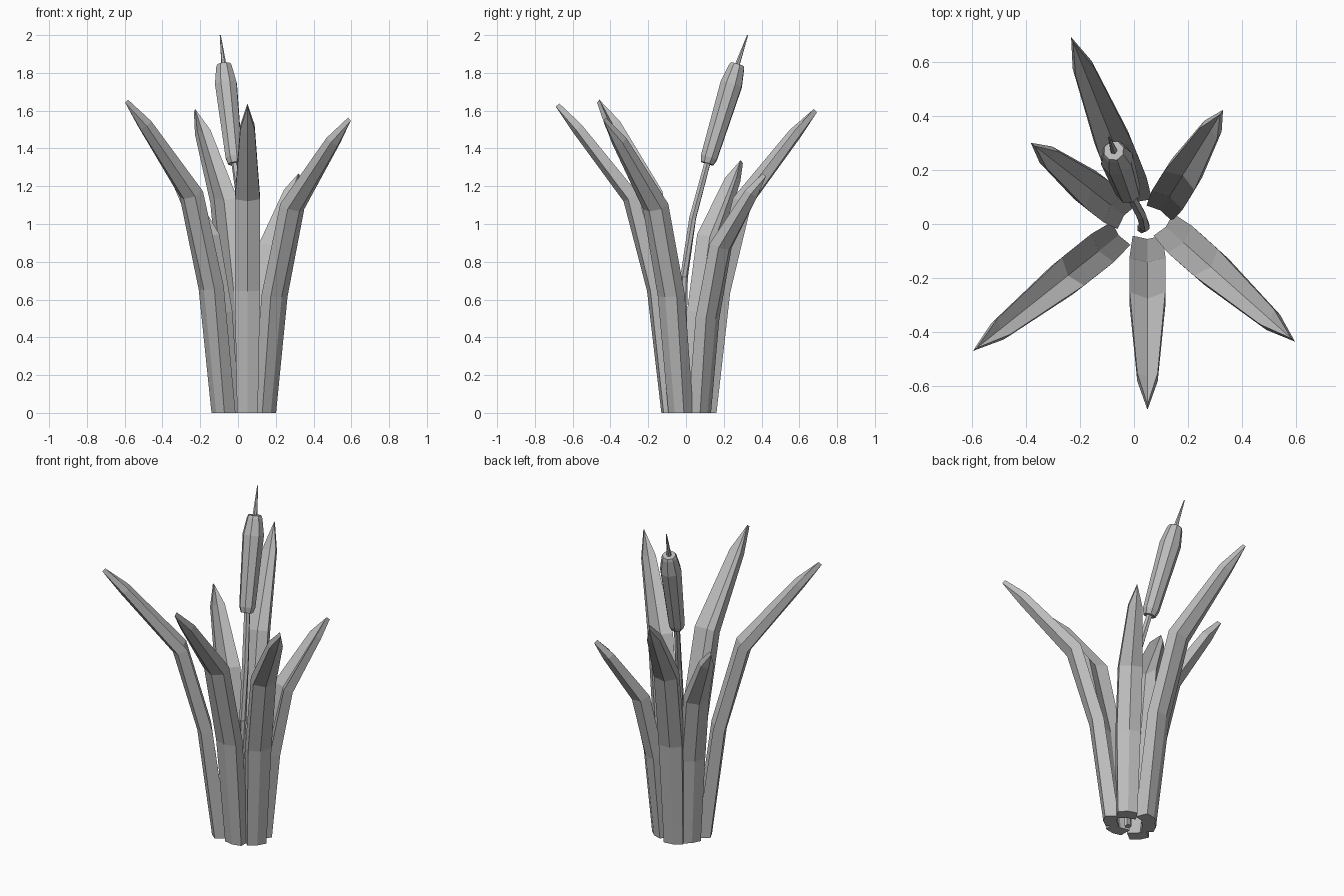
import bpy, bmesh
from mathutils import Vector

cube = bpy.data.objects.get("Cube")
if cube:
    bpy.data.objects.remove(cube)

grey = bpy.data.materials.new("plain_grey")
grey.use_nodes = True
grey.diffuse_color = (0.5, 0.5, 0.5, 1)
grey.node_tree.nodes["Principled BSDF"].inputs["Base Color"].default_value = (0.5, 0.5, 0.5, 1)


def loft(name, rings):
    """Skin a list of equal-sized point rings and cap both ends."""
    bm = bmesh.new()
    loops = [[bm.verts.new(p) for p in ring] for ring in rings]
    n = len(loops[0])
    for a, b in zip(loops, loops[1:]):
        for i in range(n):
            j = (i + 1) % n
            bm.faces.new((a[i], a[j], b[j], b[i]))
    bm.faces.new(loops[0][::-1])
    bm.faces.new(loops[-1])
    bmesh.ops.remove_doubles(bm, verts=bm.verts, dist=0.0005)
    bmesh.ops.recalc_face_normals(bm, faces=bm.faces)
    mesh = bpy.data.meshes.new(name)
    bm.to_mesh(mesh)
    bm.free()
    mesh.materials.append(grey)
    obj = bpy.data.objects.new(name, mesh)
    bpy.context.collection.objects.link(obj)
    return obj


# Leaf stations: outward fraction, height fraction, half width, thickness, fold depth
STATIONS = [
    (0.00, 0.00, 0.055, 0.075, 0.008),
    (0.13, 0.40, 0.067, 0.065, 0.012),
    (0.34, 0.70, 0.066, 0.060, 0.018),
    (0.82, 0.925, 0.038, 0.040, 0.014),
    (1.00, 1.00, 0.000, 0.025, 0.000),
]


def leaf(name, base, tip):
    """Thick folded blade that bends outward from base to tip."""
    base, tip = Vector((*base, 0)), Vector(tip)
    reach = Vector((tip.x - base.x, tip.y - base.y, 0))
    out = reach.normalized()
    side = Vector((-out.y, out.x, 0))
    path = [base + reach * s[0] + Vector((0, 0, tip.z * s[1])) for s in STATIONS]
    rings = []
    for i, (_, _, half, thick, fold) in enumerate(STATIONS):
        if i == 0:
            normal = out
        else:
            after = path[min(i + 1, len(path) - 1)]
            along = (path[i] - path[i - 1]).normalized()
            if i < len(path) - 1:
                along = (along + (after - path[i]).normalized()).normalized()
            normal = side.cross(along).normalized()
            normal = normal if normal.dot(out) > 0 else -normal
        mid, edge = normal * fold, normal * thick / 2
        ring = [(-1, -1), (0, -1), (1, -1), (1, 1), (0, 1), (-1, 1)]
        rings.append([path[i] + side * half * u + edge * v + (mid if u == 0 else -mid / 2)
                      for u, v in ring])
    return loft(name, rings)


leaf("front_leaf", (0.05, -0.085), (0.05, -0.68, 1.63))
leaf("front_left_leaf", (0.14, -0.03), (0.59, -0.43, 1.555))
leaf("front_right_leaf", (-0.08, -0.06), (-0.59, -0.465, 1.65))
leaf("back_leaf", (0.0, 0.11), (-0.23, 0.685, 1.60))
leaf("back_left_leaf", (0.115, 0.075), (0.325, 0.415, 1.26))
leaf("back_right_leaf", (-0.06, 0.05), (-0.375, 0.295, 1.33))


def tube(name, points, radii, sides):
    """Faceted tube along a path with a radius per point."""
    pts = [Vector(p) for p in points]
    rings = []
    for i, p in enumerate(pts):
        along = pts[min(i + 1, len(pts) - 1)] - pts[max(i - 1, 0)]
        turn = along.to_track_quat('Z', 'Y')
        ring = bmesh.new()
        made = bmesh.ops.create_circle(ring, segments=sides, radius=radii[i])
        rings.append([p + turn @ v.co for v in made["verts"]])
        ring.free()
    return loft(name, rings)


# Reed stem, seed head and spike
tube("reed_stem",
     [(0.03, -0.015, 0), (0.04, -0.01, 0.72), (0.025, 0.035, 1.03), (-0.018, 0.115, 1.33)],
     [0.02, 0.02, 0.02, 0.018], 6)
low, high = Vector((-0.018, 0.112, 1.32)), Vector((-0.075, 0.272, 1.845))
tube("seed_head", [low.lerp(high, t) for t in (0, 0.06, 0.8, 0.97, 1)],
     [0.036, 0.047, 0.062, 0.045, 0.038], 8)
tube("reed_spike", [high.lerp(low, 0.02), (-0.094, 0.326, 2.0)], [0.014, 0.003], 6)
